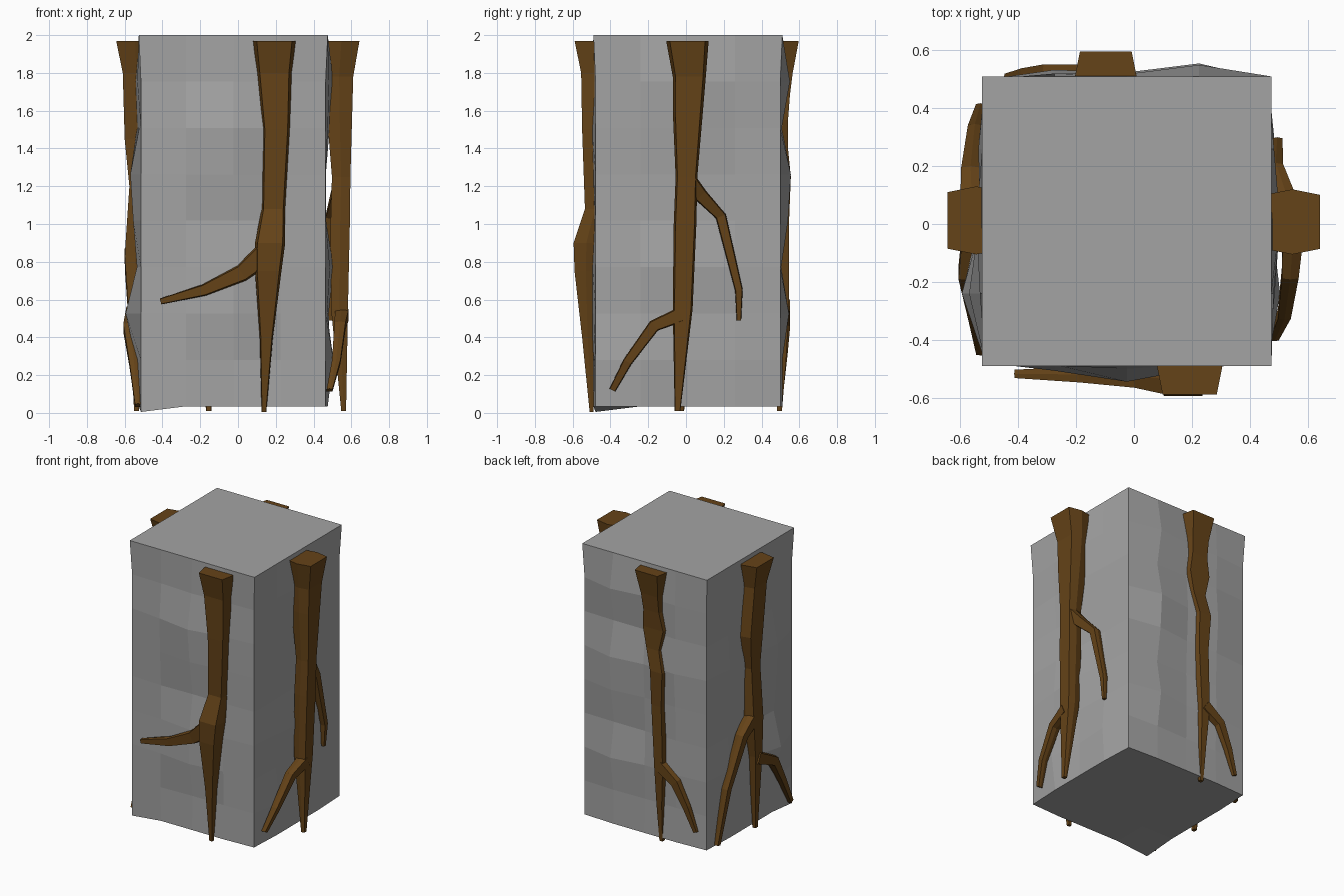
import bpy, bmesh, random
from mathutils import Vector

if "Cube" in bpy.data.objects:
    bpy.data.objects.remove(bpy.data.objects["Cube"])

random.seed(4)


def material(name, rgb):
    m = bpy.data.materials.new(name)
    m.diffuse_color = (*rgb, 1)
    m.use_nodes = True
    m.node_tree.nodes["Principled BSDF"].inputs["Base Color"].default_value = m.diffuse_color
    return m


brown = material("root_brown", (0.13, 0.056, 0.009))
grey = material("stone_grey", (0.37, 0.37, 0.37))

# Each side: (direction along the side, outward direction)
X, Y, Z = Vector((1, 0, 0)), Vector((0, 1, 0)), Vector((0, 0, 1))
SIDES = {"front": (X, -Y), "right": (Y, X), "back": (X, Y), "left": (Y, -X)}


def finish(bm, name, mat):
    bmesh.ops.recalc_face_normals(bm, faces=bm.faces)
    me = bpy.data.meshes.new(name)
    bm.to_mesh(me)
    bm.free()
    me.materials.append(mat)
    bpy.context.collection.objects.link(bpy.data.objects.new(name, me))


# Stone block: box cut into a grid, inner side vertices pushed outward
C = Vector((-0.025, 0.01, 1.0175))
H = 0.9825
BULGE = {  # greatest bulge per row, bottom to top, and the column it is in
    "front": ([0.005, 0.035, 0.03, 0.0, 0.03, 0.055, 0.01], [0, 1, 1, 0, 1, 1, 1]),
    "right": ([0.03, 0.005, 0.03, -0.01, -0.01, 0.01, 0.03], [0, 1, 1, 1, 1, 1, 1]),
    "back": ([0.0, 0.035, 0.0, 0.03, 0.045, 0.005, 0.04], [2, 2, 0, 2, 2, 0, 2]),
    "left": ([0.015, 0.07, 0.01, 0.03, 0.045, 0.01, 0.02], [0, 0, 0, 0, 0, 1, 1]),
}
bm = bmesh.new()
bmesh.ops.create_cube(bm, size=2)
for v in bm.verts:
    v.co = Vector((v.co.x * 0.5, v.co.y * 0.5, v.co.z * H)) + C
cuts = [(Z, C + Z * H * (i / 4 - 1)) for i in range(1, 8)]
cuts += [(a, C + a * s) for a in (X, Y) for s in (-0.25, 0, 0.25)]
for axis, point in cuts:
    bmesh.ops.bisect_plane(bm, geom=bm.verts[:] + bm.edges[:] + bm.faces[:],
                           plane_co=point, plane_no=axis)
corners = [v for v in bm.verts if v.co.z < 1.9
           and abs(v.co.x - C.x) > 0.49 and abs(v.co.y - C.y) > 0.49]
for side, (u, out) in SIDES.items():
    for row in range(1, 8):
        bulge, peak = BULGE[side][0][row - 1], BULGE[side][1][row - 1]
        z = C.z + H * (row / 4 - 1)
        line = [v for v in bm.verts if abs(v.co.z - z) < 0.01
                and (v.co - C).dot(out) > 0.47 and abs((v.co - C).dot(u)) < 0.4]
        for i, v in enumerate(sorted(line, key=lambda v: v.co.dot(u))):
            fall = 1 if i == peak else random.uniform(0.1, 0.7)
            v.co += out * (bulge * fall - (0 if i == peak else 0.006))
for v in corners:  # edges drawn in slightly below the top
    for a in (X, Y):
        v.co -= a * (0.011 if (v.co - C).dot(a) > 0 else -0.011)
    if v.co.z < 0.05 and v.co.x < 0 and v.co.y < 0:  # sagging front left foot
        v.co.z -= 0.03
finish(bm, "stone_block", grey)


def tube(name, side, rings):
    """Six-sided skin through rings of (centre u, z, out), (across u, z), half depth."""
    u, out = SIDES[side]
    bm = bmesh.new()
    loops = []
    for (cu, cz, co), (au, az), d in rings:
        c, a = u * cu + Z * cz + out * co, u * au + Z * az
        loops.append([bm.verts.new(c + a * s + out * d * t) for s, t in
                      ((1, 0), (0.83, 1), (-0.83, 1), (-1, 0), (-0.83, -1), (0.83, -1))])
    for p, q in zip(loops, loops[1:]):
        for i in range(6):
            j = (i + 1) % 6
            bm.faces.new((p[i], p[j], q[j], q[i]))
    bm.faces.new(loops[0])
    bm.faces.new(loops[-1])
    finish(bm, name, brown)


def root(side, rows):
    """Rows of height, low edge, high edge, outermost distance."""
    rings = []
    for z, lo, hi, outer in rows:
        w = (hi - lo) / 2
        d = w * 0.85
        rings.append((((lo + hi) / 2, z, outer - d), (w, 0), d))
    tube(side + "_root", side, rings)


def branch(name, side, pts, r0, r1):
    """Tapering branch through (u, z, out) points."""
    rings = []
    n = len(pts) - 1
    for i, p in enumerate(pts):
        a, b = pts[max(i - 1, 0)], pts[min(i + 1, n)]
        t = Vector((b[0] - a[0], b[1] - a[1])).normalized()
        r = r0 + (r1 - r0) * i / n
        rings.append((p, (-t.y * r, t.x * r), r * 0.9))
    tube(name, side, rings)


# Main roots, top to bottom
root("front", [(1.97, 0.08, 0.305, 0.59), (1.8, 0.1, 0.285, 0.555), (1.5, 0.13, 0.275, 0.55),
               (1.08, 0.125, 0.25, 0.535), (0.9, 0.09, 0.25, 0.595), (0.75, 0.09, 0.23, 0.59),
               (0.4, 0.115, 0.185, 0.55), (0.005, 0.125, 0.15, 0.51)])
root("right", [(1.97, -0.105, 0.12, 0.643), (1.78, -0.07, 0.105, 0.61), (1.6, -0.07, 0.09, 0.605),
               (1.25, -0.055, 0.06, 0.595), (1.0, -0.065, 0.055, 0.592), (0.55, -0.07, 0.035, 0.582),
               (0.01, -0.06, -0.03, 0.572)])
root("back", [(1.97, -0.205, 0.01, 0.597), (1.8, -0.18, -0.02, 0.565), (1.68, -0.18, -0.03, 0.55),
              (1.55, -0.21, -0.015, 0.54), (1.4, -0.17, -0.05, 0.54), (1.25, -0.205, -0.09, 0.555),
              (1.0, -0.19, -0.095, 0.545), (0.55, -0.2, -0.12, 0.545), (0.28, -0.18, -0.13, 0.53),
              (0.01, -0.17, -0.14, 0.508)])
root("left", [(1.97, -0.105, 0.13, 0.645), (1.8, -0.07, 0.1, 0.61), (1.45, -0.04, 0.13, 0.6),
              (1.2, -0.04, 0.08, 0.575), (0.83, -0.04, 0.09, 0.6), (0.55, -0.055, 0.04, 0.58),
              (0.01, -0.04, -0.01, 0.55)])

# Side branches
branch("front_branch", "front", [(0.14, 0.84, 0.535), (0.02, 0.74, 0.525), (-0.18, 0.65, 0.52),
                                 (-0.41, 0.59, 0.518)], 0.06, 0.016)
branch("right_upper_branch", "right", [(0.02, 1.22, 0.55), (0.08, 1.15, 0.525), (0.185, 1.04, 0.49),
                                       (0.28, 0.65, 0.495), (0.28, 0.49, 0.49)], 0.045, 0.012)
branch("right_lower_branch", "right", [(-0.03, 0.52, 0.55), (-0.17, 0.46, 0.54), (-0.31, 0.27, 0.52),
                                       (-0.39, 0.12, 0.485)], 0.04, 0.017)
branch("back_branch", "back", [(-0.16, 0.57, 0.51), (-0.29, 0.48, 0.52), (-0.37, 0.32, 0.515),
                               (-0.435, 0.15, 0.505)], 0.045, 0.016)
branch("left_rear_branch", "left", [(0.05, 0.84, 0.56), (0.17, 0.75, 0.565), (0.32, 0.42, 0.55),
                                    (0.4, 0.04, 0.53)], 0.045, 0.018)
branch("left_front_branch", "left", [(0.0, 0.53, 0.55), (-0.17, 0.45, 0.575), (-0.31, 0.25, 0.55),
                                     (-0.44, 0.04, 0.53)], 0.045, 0.017)
